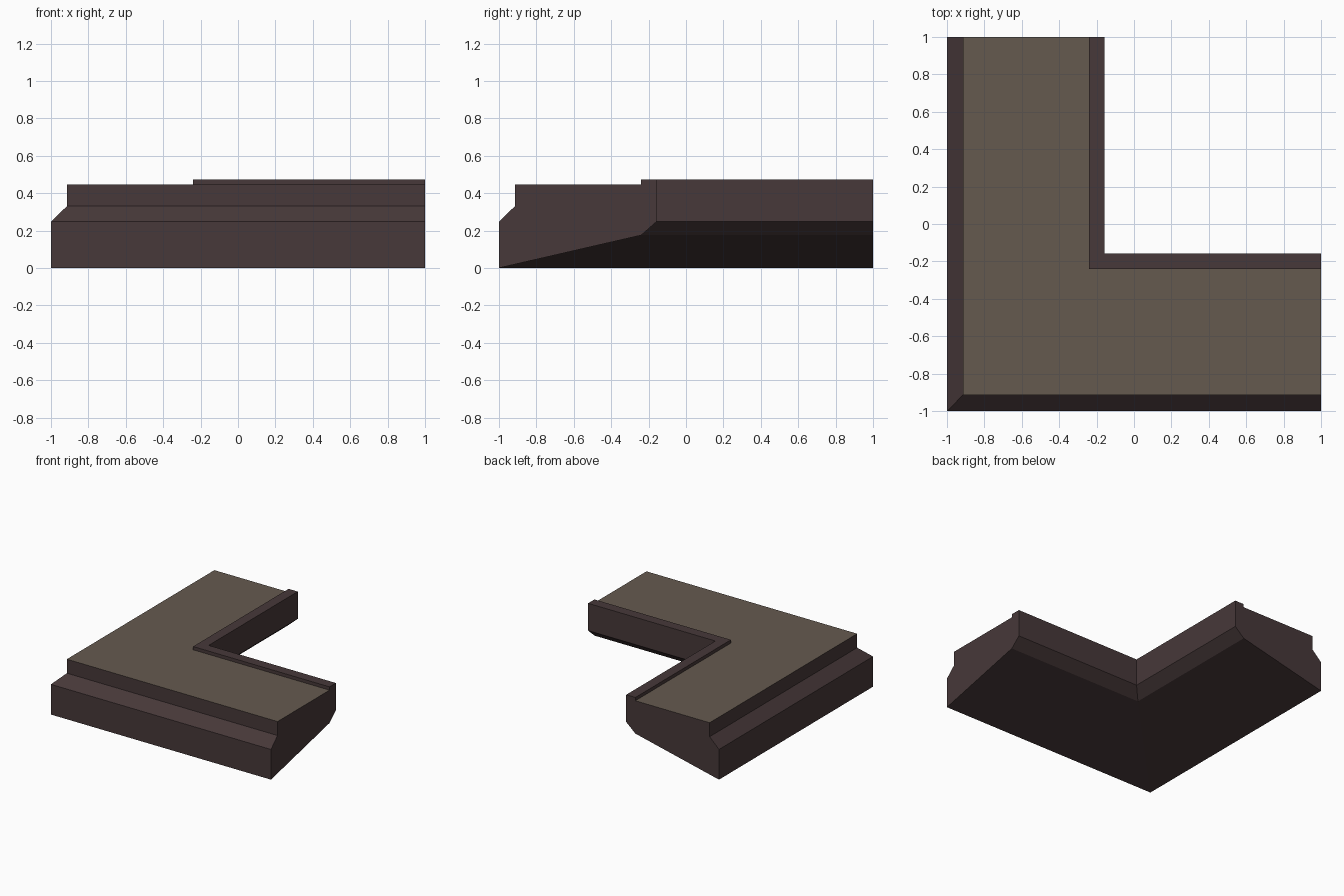
import bpy
import bmesh

if "Cube" in bpy.data.objects:
    bpy.data.objects.remove(bpy.data.objects["Cube"])


def material(name, color):
    m = bpy.data.materials.new(name)
    m.diffuse_color = (*color, 1)
    m.use_nodes = True
    m.node_tree.nodes["Principled BSDF"].inputs["Base Color"].default_value = m.diffuse_color
    return m


# Cross-section: (distance inward from the outer edge, height)
profile = [(0, 0), (0, 0.248), (0.085, 0.33), (0.085, 0.445), (0.76, 0.445),
           (0.76, 0.472), (0.843, 0.472), (0.843, 0.248), (0.76, 0.175)]

# Sweep the section along an L with a mitred corner
bm = bmesh.new()
rings = [
    [bm.verts.new((-1 + d, 1, z)) for d, z in profile],        # back end
    [bm.verts.new((-1 + d, -1 + d, z)) for d, z in profile],   # mitre
    [bm.verts.new((1, -1 + d, z)) for d, z in profile],        # right end
]
n = len(profile)
for a, b in zip(rings, rings[1:]):
    for i in range(n):
        j = (i + 1) % n
        bm.faces.new((a[i], a[j], b[j], b[i]))
bm.faces.new(rings[0])
bm.faces.new(rings[2])
bmesh.ops.recalc_face_normals(bm, faces=bm.faces)

# Walkable top surface gets the lighter colour
for f in bm.faces:
    if f.normal.z > 0.9 and abs(f.calc_center_median().z - 0.445) < 0.01:
        f.material_index = 1

mesh = bpy.data.meshes.new("corner_ledge")
bm.to_mesh(mesh)
bm.free()
mesh.materials.append(material("dark brown trim", (0.063, 0.040, 0.041)))
mesh.materials.append(material("taupe floor", (0.130, 0.102, 0.078)))
bpy.context.collection.objects.link(bpy.data.objects.new("corner_ledge", mesh))
